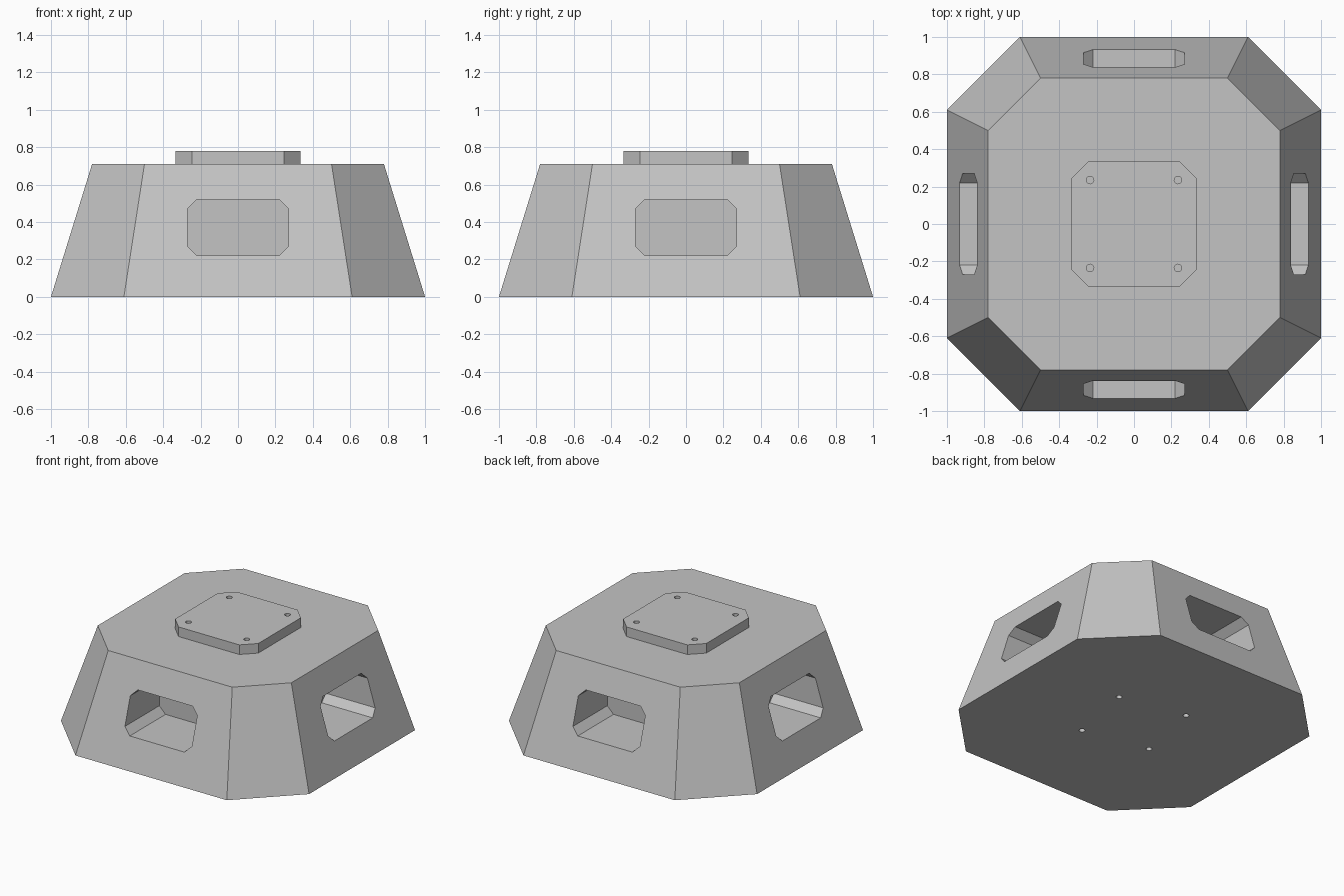
import bpy
import bmesh
from math import cos, sin, pi, radians
from mathutils import Matrix, Vector

if "Cube" in bpy.data.objects:
    bpy.data.objects.remove(bpy.data.objects["Cube"], do_unlink=True)

grey = bpy.data.materials.new("plain_grey")
grey.use_nodes = True
GREY = (0.55, 0.55, 0.55, 1)
grey.diffuse_color = GREY
grey.node_tree.nodes["Principled BSDF"].inputs["Base Color"].default_value = GREY


def chamfered(w, h, c):
    """Rectangle outline of half sizes w, h with corners cut back by c."""
    return [(w, c - h), (w, h - c), (w - c, h), (c - w, h),
            (-w, h - c), (-w, c - h), (c - w, -h), (w - c, -h)]


def circle(x, y, r, n=24):
    return [(x + r * cos(2 * pi * i / n), y + r * sin(2 * pi * i / n)) for i in range(n)]


def add_loft(bm, low, z0, high, z1, matrix=Matrix()):
    """Closed solid between two outlines with equal point counts."""
    a = [bm.verts.new(matrix @ Vector((x, y, z0))) for x, y in low]
    b = [bm.verts.new(matrix @ Vector((x, y, z1))) for x, y in high]
    bm.faces.new(a[::-1])
    bm.faces.new(b)
    for i in range(len(a)):
        j = (i + 1) % len(a)
        bm.faces.new((a[i], a[j], b[j], b[i]))


def finish(bm, name):
    bmesh.ops.recalc_face_normals(bm, faces=bm.faces)
    mesh = bpy.data.meshes.new(name)
    bm.to_mesh(mesh)
    bm.free()
    mesh.materials.append(grey)
    obj = bpy.data.objects.new(name, mesh)
    bpy.context.collection.objects.link(obj)
    return obj


def carve(obj, cutter):
    """Cut the cutter out of the object, then discard the cutter."""
    cutter.hide_render = True
    mod = obj.modifiers.new("carve", 'BOOLEAN')
    mod.operation = 'DIFFERENCE'
    mod.solver = 'EXACT'
    mod.object = cutter
    bpy.context.view_layer.objects.active = obj
    bpy.ops.object.modifier_apply(modifier=mod.name)
    bpy.data.objects.remove(cutter, do_unlink=True)


BODY_TOP, PLATE_TOP = 0.71, 0.78

# Tapered eight-sided base
bm = bmesh.new()
add_loft(bm, chamfered(1, 1, 0.39), 0, chamfered(0.78, 0.78, 0.28), BODY_TOP)
base = finish(bm, "tapered_base")

# Hand pockets, one in each broad side, and four blind holes underneath
bm = bmesh.new()
slot = chamfered(0.27, 0.15, 0.05)
for k in range(4):
    place = (Matrix.Rotation(k * pi / 2, 4, 'Z') @ Matrix.Translation((0, 0, 0.37))
             @ Matrix.Rotation(pi / 2, 4, 'X'))
    add_loft(bm, slot, 0.52, slot, 1.2, place)
    angle = radians(34) + k * pi / 2
    hole = circle(0.357 * cos(angle), 0.357 * sin(angle), 0.02)
    add_loft(bm, hole, -0.1, hole, 0.1)
carve(base, finish(bm, "base_cutter"))

# Raised mounting plate with four screw holes
bm = bmesh.new()
outline = chamfered(0.335, 0.335, 0.09)
add_loft(bm, outline, BODY_TOP, outline, PLATE_TOP)
plate = finish(bm, "mounting_plate")

bm = bmesh.new()
for sx in (-1, 1):
    for sy in (-1, 1):
        hole = circle(sx * 0.235, sy * 0.235, 0.02)
        add_loft(bm, hole, BODY_TOP - 0.1, hole, PLATE_TOP + 0.1)
carve(plate, finish(bm, "plate_cutter"))
